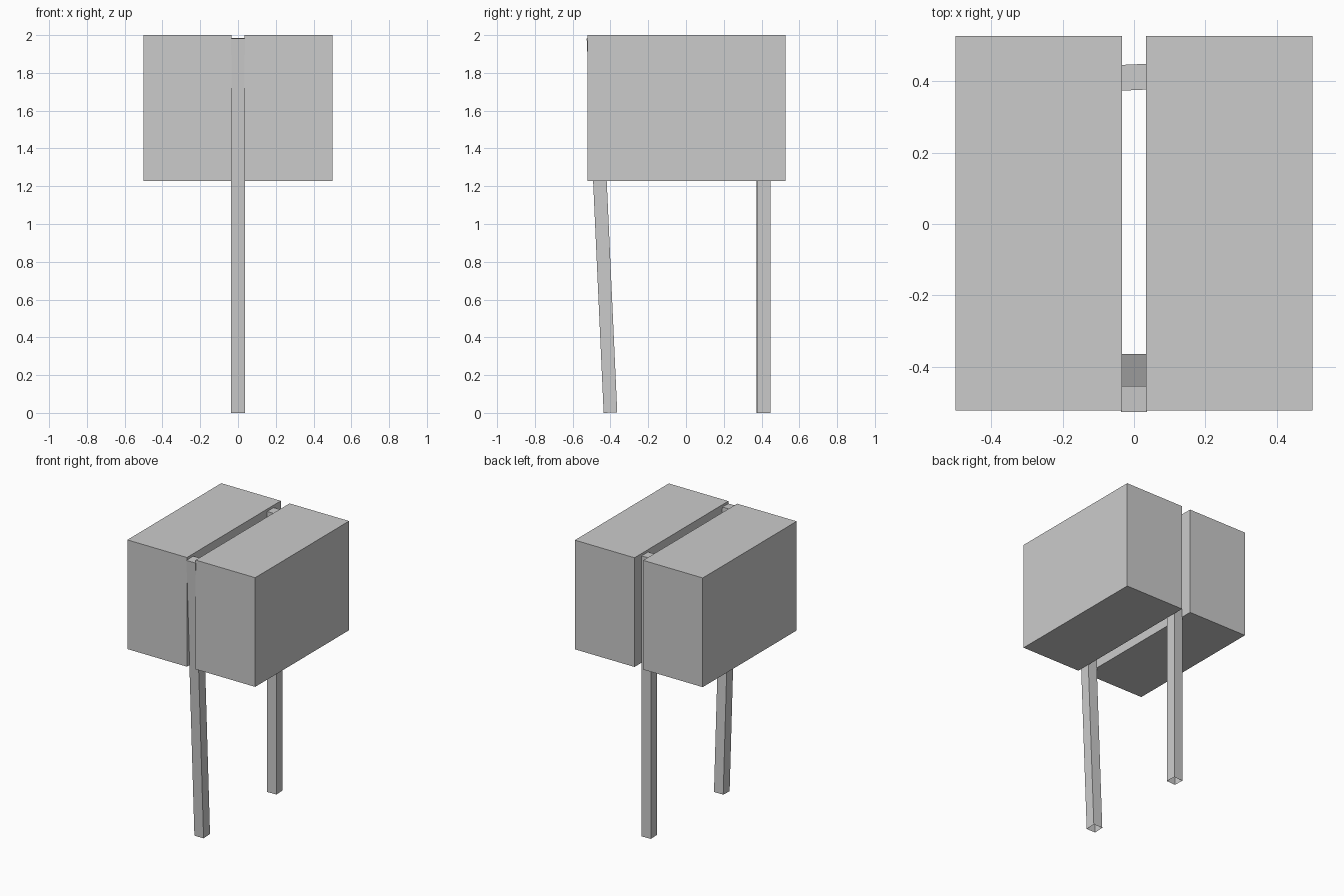
import bpy, bmesh
from math import radians
from mathutils import Matrix, Vector

cube = bpy.data.objects.get("Cube")
if cube:
    bpy.data.objects.remove(cube, do_unlink=True)

grey = bpy.data.materials.new("plain_grey")
grey.use_nodes = True
grey.diffuse_color = (0.6, 0.6, 0.6, 1)
grey.node_tree.nodes["Principled BSDF"].inputs["Base Color"].default_value = (0.6, 0.6, 0.6, 1)


def make_box(name, low, high, open_bottom=False, matrix=Matrix()):
    """Box between two corners, optionally without its lower face."""
    low, high = Vector(low), Vector(high)
    bm = bmesh.new()
    bmesh.ops.create_cube(bm, size=1)
    bmesh.ops.scale(bm, vec=high - low, verts=bm.verts)
    bmesh.ops.translate(bm, vec=(low + high) / 2, verts=bm.verts)
    if open_bottom:
        bm.normal_update()
        lower = [f for f in bm.faces if f.normal.z < -0.9]
        bmesh.ops.delete(bm, geom=lower, context='FACES_ONLY')
    bm.transform(matrix)
    mesh = bpy.data.meshes.new(name)
    bm.to_mesh(mesh)
    bm.free()
    mesh.materials.append(grey)
    obj = bpy.data.objects.new(name, mesh)
    bpy.context.collection.objects.link(obj)


# Two large blocks with a narrow gap between them
make_box("left_block", (0.034, -0.522, 1.228), (0.5, 0.527, 2))
make_box("right_block", (-0.5, -0.522, 1.228), (-0.034, 0.527, 2))

# Square posts set in the gap: the front one leans forward, the back one is slightly turned
HALF = 0.036
lean = Matrix.Translation((0, -0.4, 0.0015)) @ Matrix.Rotation(radians(2.6), 4, 'X')
turn = Matrix.Translation((0, 0.411, 0)) @ Matrix.Rotation(radians(2.5), 4, 'Z')
for name, matrix in (("front_post", lean), ("back_post", turn)):
    make_box(name, (-HALF, -HALF, 0), (HALF, HALF, 1.983), True, matrix)
